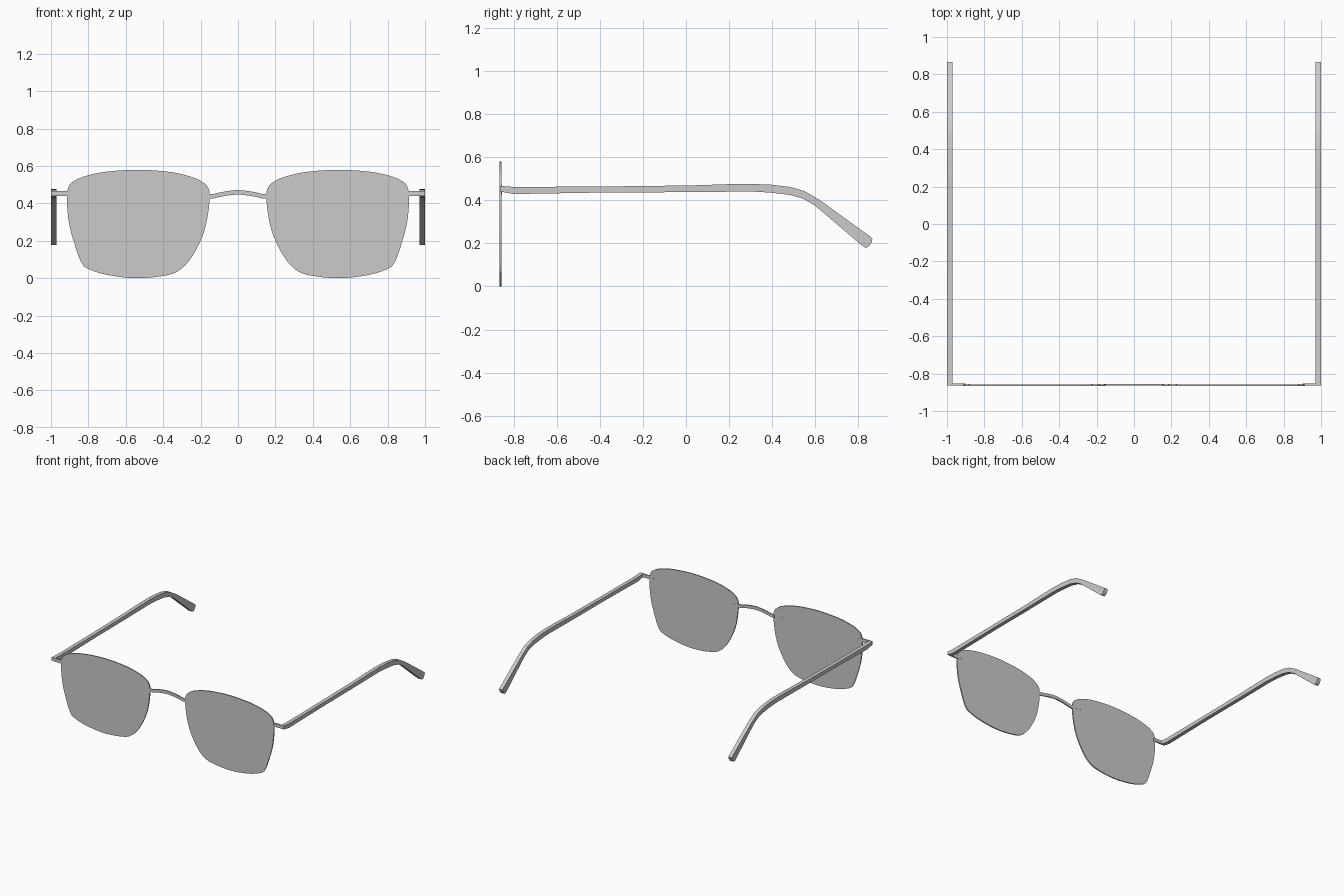
import bpy, bmesh, math
from mathutils import Vector

if "Cube" in bpy.data.objects:
    bpy.data.objects.remove(bpy.data.objects["Cube"])


def smooth_path(pts, steps, closed):
    """Catmull-Rom points through a 2D outline."""
    n, out = len(pts), []
    P = [Vector(p) for p in pts]
    get = (lambda i: P[i % n]) if closed else (lambda i: P[max(0, min(n - 1, i))])
    for i in range(n if closed else n - 1):
        a, b, c, d = (get(i + k) for k in (-1, 0, 1, 2))
        for s in range(steps):
            t = s / steps
            out.append(0.5 * (2 * b + (c - a) * t + (2 * a - 5 * b + 4 * c - d) * t * t
                              + (3 * b - a - 3 * c + d) * t ** 3))
    if not closed:
        out.append(P[-1])
    return out


def prism(name, outline, axis, lo, hi, mirror=True):
    """Extrude an outline (x,z for axis y; y,z for axis x) from lo to hi."""
    place = {'x': lambda p, d: (d, p[0], p[1]), 'y': lambda p, d: (p[0], d, p[1])}[axis]
    bm = bmesh.new()
    a = [bm.verts.new(place(p, lo)) for p in outline]
    b = [bm.verts.new(place(p, hi)) for p in outline]
    bm.faces.new(a)
    bm.faces.new(b[::-1])
    n = len(a)
    for i in range(n):
        j = (i + 1) % n
        bm.faces.new((a[i], b[i], b[j], a[j]))
    bmesh.ops.recalc_face_normals(bm, faces=bm.faces)
    me = bpy.data.meshes.new(name)
    bm.to_mesh(me)
    bm.free()
    ob = bpy.data.objects.new(name, me)
    bpy.context.collection.objects.link(ob)
    bpy.ops.object.select_all(action='DESELECT')
    ob.select_set(True)
    bpy.context.view_layer.objects.active = ob
    bpy.ops.object.shade_smooth_by_angle(angle=math.radians(30))
    if mirror:
        ob.modifiers.new("Mirror", 'MIRROR')
    return ob


# Lenses
lens = [(0.53, 0.58), (0.70, 0.57), (0.81, 0.548), (0.873, 0.522), (0.905, 0.49),
        (0.915, 0.42), (0.902, 0.286), (0.865, 0.155), (0.835, 0.08), (0.80, 0.05),
        (0.70, 0.018), (0.54, 0.0), (0.38, 0.016), (0.31, 0.045), (0.254, 0.104),
        (0.20, 0.20), (0.168, 0.30), (0.152, 0.42), (0.158, 0.48), (0.19, 0.515),
        (0.243, 0.54), (0.355, 0.567)]
prism("lens", smooth_path(lens, 4, True), 'y', -0.866, -0.857)

# Bridge between the lenses
mid = smooth_path([(-0.16, 0.437), (-0.13, 0.439), (-0.07, 0.452), (0, 0.459),
                   (0.07, 0.452), (0.13, 0.439), (0.16, 0.437)], 4, False)
band = [(p.x, p.y + 0.012) for p in mid] + [(p.x, p.y - 0.012) for p in mid[::-1]]
prism("bridge", band, 'y', -0.864, -0.855, mirror=False)

# End pieces joining lens and arm
prism("end_piece", [(0.90, 0.467), (0.99, 0.467), (0.99, 0.441), (0.90, 0.441)],
      'y', -0.864, -0.854)

# Arms with bent ear tips
arm = [(-0.864, 0.467), (-0.80, 0.462), (-0.4, 0.464), (0.02, 0.469), (0.20, 0.475),
       (0.30, 0.476), (0.39, 0.473), (0.483, 0.462), (0.55, 0.443), (0.62, 0.402),
       (0.855, 0.232), (0.866, 0.222), (0.862, 0.205), (0.85, 0.187), (0.835, 0.179),
       (0.818, 0.189), (0.60, 0.375), (0.543, 0.408), (0.483, 0.425), (0.39, 0.436),
       (0.30, 0.441), (0.02, 0.438), (-0.4, 0.436), (-0.80, 0.429), (-0.864, 0.441)]
prism("arm", arm, 'x', 0.971, 1.0)

# Tiny mounting pins on the back of the lenses
for i, (x, z) in enumerate([(0.185, 0.44), (0.225, 0.445), (0.88, 0.454)]):
    ring = [(x + 0.004 * math.cos(k * math.pi / 4), z + 0.004 * math.sin(k * math.pi / 4))
            for k in range(8)]
    prism(f"lens_pin_{i + 1}", ring, 'y', -0.860, -0.855)
